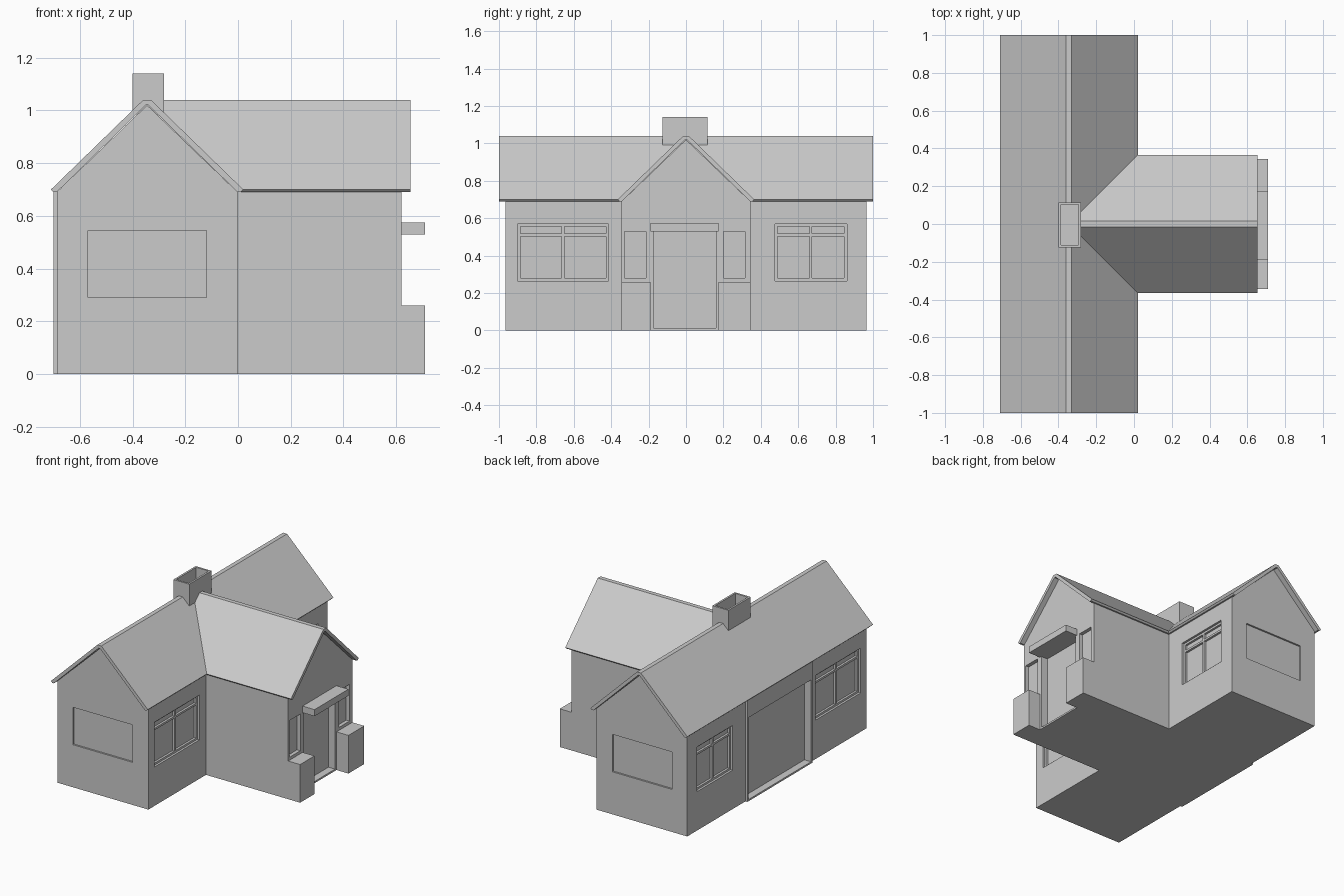
import bpy, bmesh

if "Cube" in bpy.data.objects:
    bpy.data.objects.remove(bpy.data.objects["Cube"])


def make(name, verts, faces):
    me = bpy.data.meshes.new(name)
    me.from_pydata(verts, [], faces)
    bm = bmesh.new()
    bm.from_mesh(me)
    bmesh.ops.recalc_face_normals(bm, faces=bm.faces)
    bm.to_mesh(me)
    bm.free()
    ob = bpy.data.objects.new(name, me)
    bpy.context.collection.objects.link(ob)
    return ob


def loft(name, a, b):
    """Closed solid between two matching outlines."""
    n = len(a)
    sides = [(i, (i + 1) % n, n + (i + 1) % n, n + i) for i in range(n)]
    return make(name, a + b, sides + [tuple(range(n)), tuple(range(n, 2 * n))])


def boxes(name, specs):
    """One object from several (x0, x1, y0, y1, z0, z1) boxes."""
    v, f = [], []
    for x0, x1, y0, y1, z0, z1 in specs:
        k = len(v)
        v += [(x, y, z) for x in (x0, x1) for y in (y0, y1) for z in (z0, z1)]
        f += [tuple(k + i for i in q) for q in
              ((0, 1, 3, 2), (4, 6, 7, 5), (0, 4, 5, 1),
               (2, 3, 7, 6), (0, 2, 6, 4), (1, 5, 7, 3))]
    return make(name, v, f)


def carve(ob, specs):
    cutter = boxes("cutter", specs)
    mod = ob.modifiers.new("openings", 'BOOLEAN')
    mod.operation, mod.solver, mod.object = 'DIFFERENCE', 'EXACT', cutter
    bpy.context.view_layer.objects.active = ob
    bpy.ops.object.modifier_apply(modifier=mod.name)
    bpy.data.objects.remove(cutter)


EAVE, RIDGE, MID = 0.69, 1.04, -0.345
BACK, WING = -0.685, 0.62
WINDOWS = [(-0.90, -0.415), (0.475, 0.86)]
WZ0, WZ1 = 0.265, 0.57

# T-shaped walls with a slightly raised bay at the back
plan = [(BACK, -.965), (0, -.965), (0, -.345), (WING, -.345), (WING, .345), (0, .345),
        (0, .965), (BACK, .965), (BACK, .34), (-.70, .34), (-.70, -.36), (BACK, -.36)]
walls = loft("walls", [(x, y, 0) for x, y in plan], [(x, y, EAVE) for x, y in plan])

cuts = []
for y0, y1 in WINDOWS:                                   # long-side windows
    cuts += [(-.03, .1, y0, y1, WZ0, WZ1), (-.8, BACK + .03, y0, y1, WZ0, WZ1)]
for y0, y1 in ((-1.1, -.953), (.953, 1.1)):              # gable-end panels
    cuts.append((-.57, -.12, y0, y1, .29, .545))
cuts.append((.57, .8, -.175, .16, .012, .53))            # front door
cuts += [(.595, .8, -.33, -.215, .28, .53), (.595, .8, .2, .315, .28, .53)]
cuts.append((-.8, -.65, -.347, .327, .012, .57))         # back door
carve(walls, cuts)


# Window frames with a centre mullion and a high transom
def window_frame(name, x0, x1, y0, y1):
    m, t, z = (y0 + y1) / 2, .014, WZ1 - .06
    boxes(name, [(x0, x1, y0, y0 + t, WZ0, WZ1), (x0, x1, y1 - t, y1, WZ0, WZ1),
                 (x0, x1, m - t / 2, m + t / 2, WZ0 + t, WZ1 - t),
                 (x0, x1, y0 + t, y1 - t, WZ0, WZ0 + t),
                 (x0, x1, y0 + t, y1 - t, WZ1 - t, WZ1),
                 (x0, x1, y0 + t, m - t / 2, z - t / 2, z + t / 2),
                 (x0, x1, m + t / 2, y1 - t, z - t / 2, z + t / 2)])


for y0, y1 in WINDOWS:
    window_frame("front_window_frame", -.032, -.015, y0, y1)
    window_frame("back_window_frame", BACK + .015, BACK + .032, y0, y1)

# Gable infill under both roofs
gable = [(-.343, EAVE), (0, 1.02), (.343, EAVE)]
loft("main_gables", [(MID + u, -.965, z) for u, z in gable],
     [(MID + u, .965, z) for u, z in gable])
loft("wing_gable", [(MID + abs(u), u, z) for u, z in gable],
     [(WING, u, z) for u, z in gable])

# Thin folded roofs; the wing roof is mitred into the main one at the valleys
half = [(.015, RIDGE), (.365, .70), (.355, EAVE), (.343, EAVE), (.005, 1.02)]
fold = half + [(-u, z) for u, z in reversed(half)]
loft("main_roof", [(MID + u, -1, z) for u, z in fold], [(MID + u, 1, z) for u, z in fold])
loft("wing_roof", [(MID + abs(u), u, z) for u, z in fold], [(.655, u, z) for u, z in fold])

# Hollow chimney
chimney = boxes("chimney", [(-.40, -.28, -.125, .115, .985, 1.14)])
carve(chimney, [(-.387, -.293, -.112, .102, 1.045, 1.3)])

# Porch piers and door canopy
boxes("porch_piers", [(WING, .71, -.345, -.19, 0, .26), (WING, .71, .175, .345, 0, .26)])
boxes("door_canopy", [(WING, .71, -.19, .175, .53, .575)])
